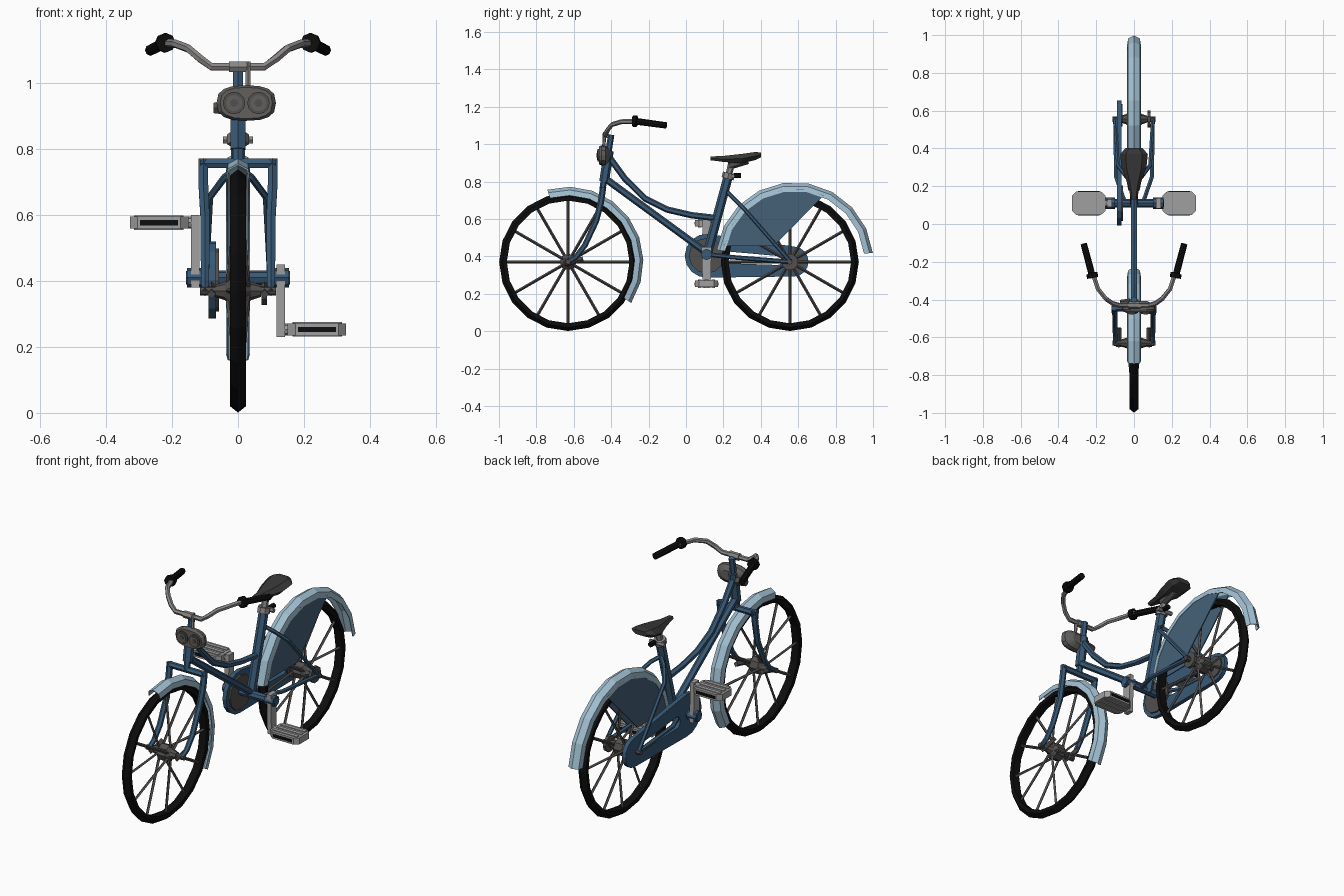
import bpy, bmesh, math
from mathutils import Vector

if "Cube" in bpy.data.objects:
    bpy.data.objects.remove(bpy.data.objects["Cube"])


def mat(name, r, g, b):
    m = bpy.data.materials.new(name)
    m.diffuse_color = (r, g, b, 1)
    m.use_nodes = True
    m.node_tree.nodes["Principled BSDF"].inputs["Base Color"].default_value = m.diffuse_color
    return m


BLUE = mat("frame blue", .04, .10, .18)
PANEL = mat("panel blue", .06, .12, .19)
LIGHT = mat("fender light blue", .37, .54, .66)
BLACK = mat("rubber black", .004, .004, .004)
DARK = mat("dark metal", .085, .08, .077)
LAMP = mat("lamp grey", .12, .115, .11)
STEEL = mat("bar steel", .25, .24, .235)
CRANK = mat("crank silver", .35, .35, .35)
SEAT = mat("saddle charcoal", .04, .04, .04)


def loft(name, rings, m, loop=False):
    """Skin closed rings of points; cap the ends unless they loop."""
    bm = bmesh.new()
    vs = [[bm.verts.new(p) for p in r] for r in rings]
    n = len(vs[0])
    for i in range(len(vs) if loop else len(vs) - 1):
        a, b = vs[i], vs[(i + 1) % len(vs)]
        for k in range(n):
            bm.faces.new((a[k], a[(k + 1) % n], b[(k + 1) % n], b[k]))
    if not loop:
        bm.faces.new(vs[0])
        bm.faces.new(vs[-1])
    bmesh.ops.recalc_face_normals(bm, faces=bm.faces)
    me = bpy.data.meshes.new(name)
    bm.to_mesh(me)
    bm.free()
    me.materials.append(m)
    o = bpy.data.objects.new(name, me)
    bpy.context.collection.objects.link(o)
    return o


def tube(name, pts, rad, m, n=6):
    """Round tube along a path; rad is one radius or one per point."""
    pts = [Vector(p) for p in pts]
    rads = rad if isinstance(rad, (list, tuple)) else [rad] * len(pts)
    rings, u = [], None
    for i, p in enumerate(pts):
        t = (pts[min(i + 1, len(pts) - 1)] - pts[max(i - 1, 0)]).normalized()
        if u is None:
            u = t.cross(Vector((1, 0, 0)) if abs(t.x) < .8 else Vector((0, 0, 1)))
        u = (u - t * u.dot(t)).normalized()
        v = t.cross(u)
        rings.append([p + (u * math.cos(a) + v * math.sin(a)) * rads[i]
                      for a in (math.tau * k / n for k in range(n))])
    return loft(name, rings, m)


def sweep(name, prof, c, m, a0=0, a1=360, steps=20):
    """Sweep an (x, radius) profile around the x axis at c = (y, z)."""
    full = a1 - a0 >= 360
    angs = [math.radians(a0 + (a1 - a0) * i / steps) for i in range(steps + (not full))]
    return loft(name, [[(x, c[0] + r * math.cos(a), c[1] + r * math.sin(a))
                        for x, r in prof] for a in angs], m, full)


def plate(name, yz, x0, x1, m):
    return loft(name, [[(x, y, z) for y, z in yz] for x in (x0, x1)], m)


def box(name, c, s, m):
    return plate(name, [(c[1] + a * s[1] / 2, c[2] + b * s[2] / 2)
                        for a, b in ((-1, -1), (1, -1), (1, 1), (-1, 1))],
                 c[0] - s[0] / 2, c[0] + s[0] / 2, m)


def arc(c, r, d0, d1, n):
    return [(c[0] + r * math.cos(math.radians(d0 + (d1 - d0) * i / n)),
             c[1] + r * math.sin(math.radians(d0 + (d1 - d0) * i / n))) for i in range(n + 1)]


FW, RW, BB = (-.63, .37), (.555, .37), (.11, .41)

# wheels: tyre, spokes, hub
tyre = [(0, .369), (.024, .35), (.022, .328), (-.022, .328), (-.024, .35)]
for nm, c in (("front", FW), ("rear", RW)):
    sweep(nm + "_tyre", tyre, c, BLACK)
    for k in range(12):
        a = math.radians(30 * k)
        s = .03 if k % 2 else -.03
        tube(nm + "_spoke", [(s, c[0] + .02 * math.cos(a), c[1] + .02 * math.sin(a)),
                             (0, c[0] + .335 * math.cos(a), c[1] + .335 * math.sin(a))], .008, DARK, 4)
    tube(nm + "_axle", [(-.115, *c), (.115, *c)], .014, DARK, 8)
    tube(nm + "_hub", [(x, *c) for x in (-.07, -.04, -.025, .025, .04, .07)],
         [.018, .028, .045, .045, .028, .018], DARK, 8)
for s in (-1, 1):
    tube("rear_hub_flange", [(s * .072, *RW), (s * .088, *RW)], .045, DARK, 10)
    tube("front_hub_bracket", [(s * .08, -.65, .36), (s * .08, -.55, .385)], .014, DARK, 4)

# fenders: thin peaked channel
fender = [(-.036, .355), (-.031, .385), (0, .402), (.031, .385), (.036, .355),
          (.032, .355), (.027, .381), (0, .396), (-.027, .381), (-.032, .355)]
sweep("front_fender", fender, FW, LIGHT, -33, 106, 8)
RF = (.58, .375)
sweep("rear_fender", [(x, r + .019) for x, r in fender], RF, LIGHT, 6, 172, 9)

# skirt guards beside the rear wheel
for s in (-1, 1):
    plate("skirt_guard", arc(RF, .385, 168, 66, 6) + [(.47, .455)], s * .028, s * .034, PANEL)

# main frame
tube("steering_column", [(0, -.447, .755), (0, -.40, 1.05)], .017, BLUE)
tube("head_tube", [(0, -.438, .80), (0, -.412, .965)], .026, BLUE)
tube("top_tube", [(0, -.41, .93), (0, -.33, .82), (0, -.22, .71), (0, -.10, .65),
                  (0, .03, .62), (0, .16, .605)], .017, BLUE)
tube("down_tube", [(0, -.43, .815), (0, .11, .42)], .019, BLUE)
tube("seat_tube", [(0, .11, .40), (0, .225, .825)], .025, BLUE)
tube("bottom_bracket", [(-.15, *BB), (.15, *BB)], .022, BLUE, 8)
for s in (-1, 1):
    tube("bracket_collar", [(s * .10, *BB), (s * .155, *BB)], .03, BLUE, 8)
    tube("seat_stay", [(0, .22, .745), (s * .04, .25, .715), (s * .085, .31, .655),
                       (s * .10, .555, .375)], .011, BLUE)
    tube("chain_stay", [(s * .05, .12, .41), (s * .095, .25, .395), (s * .10, .565, .37)], .012, BLUE)
    tube("fork_blade", [(s * .105, -.443, .77), (s * .105, -.455, .69), (s * .10, -.48, .59),
                        (s * .10, -.54, .46), (s * .10, -.59, .395), (s * .10, -.64, .365)],
         [.017, .017, .016, .015, .014, .012], BLUE)
tube("fork_crown", [(-.113, -.445, .757), (.113, -.445, .757)], .017, BLUE)

# chain case: tapered ring on the left side with chainwheel and sprocket
CF, CR, n = (.11, .403), (.575, .372), 8
outer = arc(CF, .117, 85, 275, n) + arc(CR, .08, -85, 85, n)
inner = arc((.21, .395), .032, 85, 275, n) + arc((.49, .378), .024, -85, 85, n)
loft("chain_case", [[(x, o[i][0], o[i][1]), (x2, o2[i][0], o2[i][1]), (-.067, *o2[i]), (-.067, *o[i])]
                    for o, o2, x, x2 in [(outer, inner, -.09, -.09)] for i in range(len(outer))], BLUE, True)
tube("chainwheel", [(-.067, *CF), (-.058, *CF)], .095, DARK, 12)
tube("sprocket", [(-.067, *CR), (-.060, *CR)], .06, DARK, 12)

# cranks and pedals
for s in (-1, 1):
    def cz(d):
        return .415 - s * d
    plate("crank_arm", [(.083, cz(-.035)), (.137, cz(-.035)), (.131, cz(.185)), (.089, cz(.185))],
          s * .117, s * .142, CRANK)
    tube("crank_cap", [(s * .14, *BB), (s * .158, *BB)], .021, BLUE, 8)
    pz = cz(.162)
    tube("pedal_spindle", [(s * .12, .11, pz), (s * .20, .11, pz)], .018, CRANK, 8)
    outline = [(.15, -.04), (.175, -.062), (.305, -.062), (.328, -.04),
               (.328, .04), (.305, .062), (.175, .062), (.15, .04)]
    loft("pedal", [[(s * x, .11 + y, pz + d) for x, y in outline] for d in (-.018, .018)], CRANK)
    for f in (-1, 1):
        box("pedal_slot", (s * .24, .11 + f * .0625, pz), (.115, .005, .016), BLACK)
        for k in (-1, 0, 1):
            box("pedal_rib", (s * .24, .11 + k * .036, pz + f * .019), (.15, .02, .006), CRANK)

# saddle, post and clamp
tube("seat_post", [(0, .22, .80), (0, .25, .925)], .018, STEEL)
tube("seat_clamp", [(0, .222, .815), (0, .23, .845)], .033, STEEL, 8)
tube("clamp_bolt", [(-.045, .25, .828), (.045, .25, .828)], .012, STEEL)
tube("clamp_knob", [(.012, .255, .832), (.012, .295, .832)], .014, BLACK)
tube("saddle_spring", [(0, .23, .885), (0, .33, .915)], .022, DARK)
loft("saddle", [[(w, y, (t + b) / 2), (.6 * w, y, t), (-.6 * w, y, t), (-w, y, (t + b) / 2),
                 (-.6 * w, y, b), (.6 * w, y, b)] for y, w, t, b in
                ((.13, .016, .934, .914), (.2, .03, .937, .905), (.30, .066, .948, .897),
                 (.37, .073, .958, .915), (.402, .045, .955, .93))], SEAT)

# handlebar and grips
half = [(.08, -.43, 1.05), (.115, -.42, 1.075), (.15, -.395, 1.105), (.19, -.345, 1.12), (.222, -.25, 1.122)]
tube("handlebar", [(-x, y, z) for x, y, z in half[::-1]] + half, .013, STEEL)
tube("stem_clamp", [(-.028, -.43, 1.05), (.028, -.43, 1.05)], .019, STEEL)
for s in (-1, 1):
    tube("grip", [(s * .219, -.285, 1.123), (s * .223, -.262, 1.122), (s * .225, -.26, 1.121),
                  (s * .266, -.105, 1.10)], [.03, .03, .018, .017], BLACK, 8)

# twin headlamp, its clip and side knob
lampc = (.025, .94)
loft("headlamp", [[(lampc[0] + k * .09 * math.copysign(abs(math.cos(a)) ** .8, math.cos(a)), y,
                    lampc[1] + k * .054 * math.copysign(abs(math.sin(a)) ** .7, math.sin(a)))
                   for a in (math.tau * i / 16 for i in range(16))]
                  for y, k in ((-.466, .88), (-.452, 1), (-.43, .95), (-.408, .5))], LAMP)
for x in (-.012, .062):
    for r, y, m in ((.034, -.472, DARK), (.025, -.476, LAMP), (.012, -.479, DARK)):
        tube("lamp_lens", [(x, -.46, .94), (x, y, .94)], r, m, 12)
tube("lamp_clip", [(.03, -.44, .98), (.03, -.435, 1.065)], .009, STEEL)
tube("lamp_knob", [(-.075, -.42, .925), (-.02, -.42, .925)], [.018, .026], DARK)
